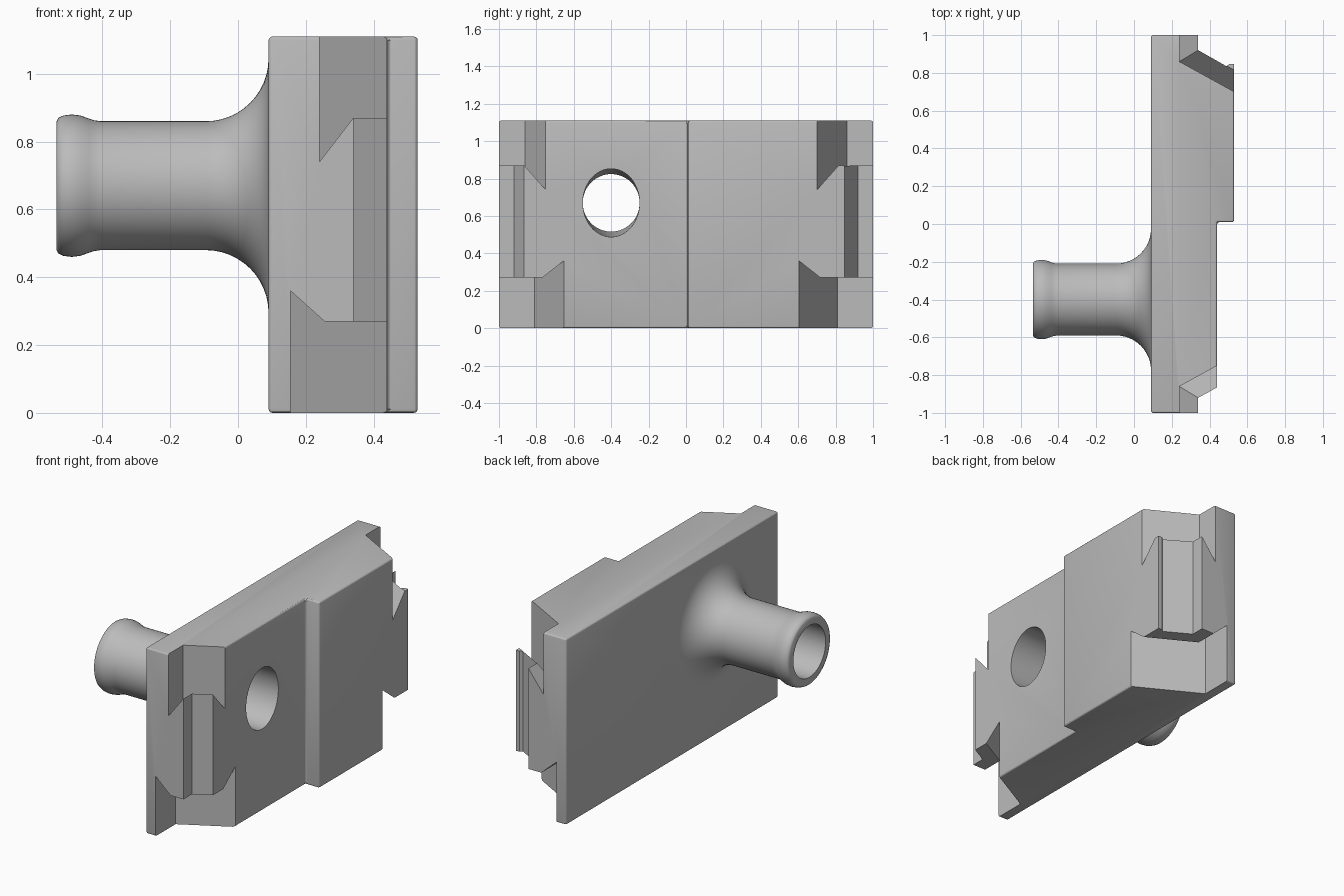
import bpy, bmesh, math

cube = bpy.data.objects.get("Cube")
if cube:
    bpy.data.objects.remove(cube, do_unlink=True)

grey = bpy.data.materials.new("plain grey")
grey.use_nodes = True
GREY = (0.5, 0.5, 0.5, 1)
grey.diffuse_color = GREY
grey.node_tree.nodes["Principled BSDF"].inputs["Base Color"].default_value = GREY


def make(name, verts, faces):
    mesh = bpy.data.meshes.new(name)
    mesh.from_pydata(verts, [], faces)
    bm = bmesh.new()
    bm.from_mesh(mesh)
    bmesh.ops.recalc_face_normals(bm, faces=bm.faces)
    bm.to_mesh(mesh)
    bm.free()
    mesh.materials.append(grey)
    obj = bpy.data.objects.new(name, mesh)
    bpy.context.collection.objects.link(obj)
    return obj


def prism(name, outline, z0, z1):
    n = len(outline)
    verts = [(x, y, z) for z in (z0, z1) for x, y in outline]
    sides = [(i, (i + 1) % n, (i + 1) % n + n, i + n) for i in range(n)]
    return make(name, verts, [tuple(range(n)), tuple(range(n, 2 * n))] + sides)


def rings(name, sections, cy, cz, n=64):
    """Solid along x from (x, y radius, z radius) sections."""
    verts = [(x, cy + ry * math.cos(2 * math.pi * i / n), cz + rz * math.sin(2 * math.pi * i / n))
             for x, ry, rz in sections for i in range(n)]
    faces = [(r * n + i, r * n + (i + 1) % n, (r + 1) * n + (i + 1) % n, (r + 1) * n + i)
             for r in range(len(sections) - 1) for i in range(n)]
    last = (len(sections) - 1) * n
    faces += [tuple(range(n)), tuple(range(last, last + n))]
    return make(name, verts, faces)


def apply(obj, kind, **settings):
    mod = obj.modifiers.new(kind, kind)
    for key, value in settings.items():
        setattr(mod, key, value)
    bpy.context.view_layer.objects.active = obj
    bpy.ops.object.modifier_apply(modifier=mod.name)


def cut(obj, cutter, keep=False):
    cutter.hide_render = True
    apply(obj, "BOOLEAN", object=cutter, operation="DIFFERENCE", solver="EXACT")
    if not keep:
        bpy.data.objects.remove(cutter, do_unlink=True)


def smooth(obj, degrees):
    bpy.ops.object.select_all(action="DESELECT")
    obj.select_set(True)
    bpy.context.view_layer.objects.active = obj
    bpy.ops.object.shade_smooth_by_angle(angle=math.radians(degrees))


FAR_X, FAR_Y, SLOPE = 0.7, 1.1, 0.55


def notch(side, cx, cy, wall_z, ridge_z, end_z):
    """Corner notch whose floor drops into an angled groove along the wall."""
    far = cy - SLOPE * (FAR_X - cx)
    wall = [(cx, FAR_Y), (cx, cy), (FAR_X, far)]
    ridge = [(cx + 0.1, FAR_Y), (cx + 0.1, cy + 0.06), (FAR_X, far + 0.115)]
    corner = [(FAR_X, FAR_Y)]
    layers = [(wall + corner, end_z), (wall, wall_z), (ridge + corner, ridge_z)]
    verts = [(x, side * y, z) for pts, z in layers for x, y in pts]
    faces = [(0, 1, 2, 3), (0, 1, 5, 4), (1, 2, 6, 5), (4, 5, 8, 7), (5, 6, 9, 8),
             (7, 8, 9, 10), (0, 4, 7, 10, 3), (2, 6, 9, 10, 3)]
    return make("notch_cutter", verts, faces)


# Stepped plate with softened outer edges
HEIGHT = 1.11
plate = prism("plate", [(0.09, -1), (0.44, -1), (0.44, 0.01), (0.53, 0.01), (0.53, 1), (0.09, 1)], 0, HEIGHT)
apply(plate, "BEVEL", width=0.012, segments=3)

# Corner rebates and grooved notches on both ends
for side in (-1, 1):
    edge = [(0.34, FAR_Y), (0.34, 0.92)]
    if side > 0:
        edge += [(0.49, 0.835), (0.505, 0.848), (FAR_X, 0.848)]
    else:
        edge += [(FAR_X, 0.92 - SLOPE * (FAR_X - 0.34))]
    edge.append((FAR_X, FAR_Y))
    cut(plate, prism("rebate_cutter", [(x, side * y) for x, y in edge], -0.2, HEIGHT + 0.2))
    cut(plate, notch(side, 0.24, 0.86, 0.74, 0.87, HEIGHT + 0.1))
    cut(plate, notch(side, 0.155, 0.81, 0.36, 0.27, -0.1))

# Hose tube with rounded lip and flared root
CY, CZ, R, FLARE = -0.4, 0.67, 0.19, 0.185
profile = [(-0.535, 0.19), (-0.53, 0.2), (-0.515, 0.207), (-0.49, 0.21), (-0.465, 0.207),
           (-0.44, 0.198), (-0.425, 0.193), (-0.405, R)]
for i in range(13):
    a = math.pi / 2 * i / 12
    profile.append((0.09 - FLARE + FLARE * math.sin(a), R + FLARE * (1 - math.cos(a))))
profile.append((0.1, R + FLARE))
tube = rings("hose_tube", [(x, r, r) for x, r in profile], CY, CZ)

# Bore that widens vertically toward the plate face
bore = rings("bore_cutter", [(-0.6, 0.152, 0.152), (0.5, 0.152, 0.184)], CY, CZ)
cut(tube, bore, keep=True)
cut(plate, bore)

smooth(tube, 40)
smooth(plate, 25)
